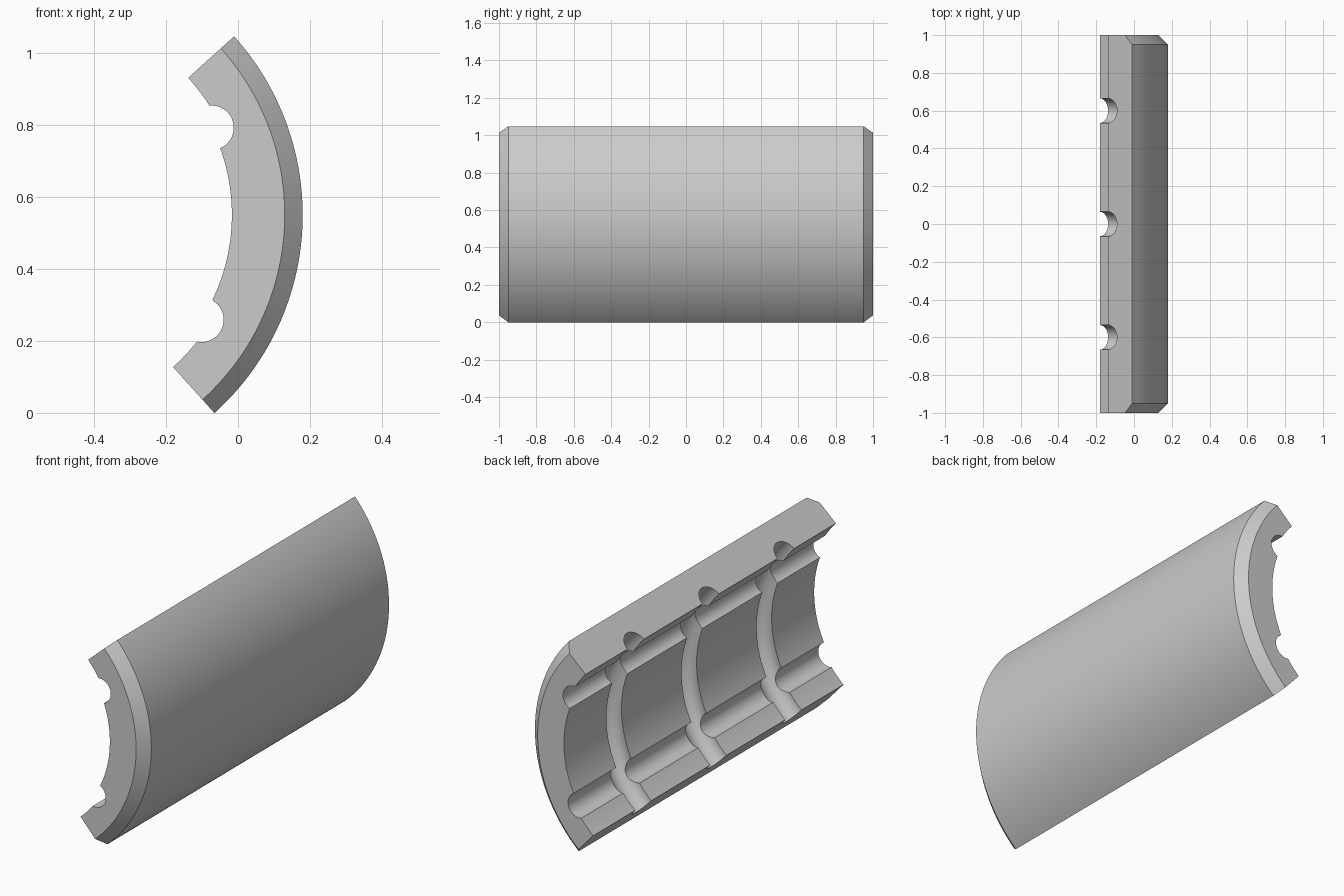
import bpy, bmesh, math
from mathutils import Vector

cube = bpy.data.objects.get("Cube")
if cube:
    bpy.data.objects.remove(cube, do_unlink=True)

R_OUT, R_IN, R_LAND = 0.742, 0.545, 0.57    # outer wall, bore, strips beside the cut edges
HALF, GROOVE_ANG, TILT = math.radians(45), math.radians(29.4), math.radians(-3)
GROOVE_R, CHAMFER = 0.062, 0.05
CX, CZ = -0.562, 0.551                      # axis of the pipe


def polar(r, a):
    return Vector((r * math.cos(a), r * math.sin(a)))


def arc(r, a0, a1, n, centre=Vector((0, 0))):
    return [centre + polar(r, a0 + (a1 - a0) * i / n) for i in range(n + 1)]


def cut_angle(r):
    """Angle between the groove centre and its crossing with radius r."""
    return math.acos((R_IN ** 2 + r ** 2 - GROOVE_R ** 2) / (2 * R_IN * r))


def inner_profile():
    """Land, round groove and bore, mirrored about the middle."""
    c = polar(R_IN, GROOVE_ANG)
    land_end = GROOVE_ANG + cut_angle(R_LAND)
    bore_end = GROOVE_ANG - cut_angle(R_IN)
    a = polar(R_LAND, land_end) - c
    b = polar(R_IN, bore_end) - c
    half = arc(R_LAND, HALF, land_end, 5)
    half += arc(GROOVE_R, math.atan2(a.y, a.x), math.atan2(b.y, b.x), 20, c)[1:]
    half += arc(R_IN, bore_end, 0, 12)[1:]
    return half + [Vector((p.x, -p.y)) for p in reversed(half[:-1])]


# Quarter pipe shell: one profile lofted through four stations, chamfered at both ends
inner = inner_profile()
bm = bmesh.new()
rings = []
for y, r in ((-1, R_OUT - CHAMFER), (-1 + CHAMFER, R_OUT), (1 - CHAMFER, R_OUT), (1, R_OUT - CHAMFER)):
    ring = []
    for p in arc(r, -HALF, HALF, 48) + inner:
        ang = math.atan2(p.y, p.x) + TILT
        q = polar(p.length, ang)
        ring.append(bm.verts.new((CX + q.x, y, CZ + q.y)))
    rings.append(ring)
for r0, r1 in zip(rings, rings[1:]):
    for i in range(len(r0)):
        j = (i + 1) % len(r0)
        bm.faces.new((r0[i], r0[j], r1[j], r1[i]))
bm.faces.new(rings[0])
bm.faces.new(rings[-1])
bmesh.ops.recalc_face_normals(bm, faces=bm.faces)
mesh = bpy.data.meshes.new("pipe_shell")
bm.to_mesh(mesh)
bm.free()
shell = bpy.data.objects.new("pipe_shell", mesh)
bpy.context.collection.objects.link(shell)

# Three ring grooves around the bore
cutters = []
for y in (-0.6, 0, 0.6):
    bpy.ops.mesh.primitive_torus_add(location=(CX, y, CZ), rotation=(math.pi / 2, 0, 0),
                                     major_radius=R_LAND, minor_radius=0.065,
                                     major_segments=160, minor_segments=32)
    cutter = bpy.context.object
    cutter.name = "ring_groove_cutter"
    cutter.hide_render = True
    cutters.append(cutter)
    mod = shell.modifiers.new("ring_groove", 'BOOLEAN')
    mod.operation, mod.solver, mod.object = 'DIFFERENCE', 'EXACT', cutter

bpy.ops.object.select_all(action='DESELECT')
shell.select_set(True)
bpy.context.view_layer.objects.active = shell
for mod in list(shell.modifiers):
    bpy.ops.object.modifier_apply(modifier=mod.name)
for cutter in cutters:
    bpy.data.objects.remove(cutter, do_unlink=True)

# Plain grey finish
grey = bpy.data.materials.new("light_grey")
grey.use_nodes = True
colour = (0.6, 0.6, 0.6, 1)
grey.diffuse_color = colour
grey.node_tree.nodes["Principled BSDF"].inputs["Base Color"].default_value = colour
shell.data.materials.clear()
shell.data.materials.append(grey)
bpy.ops.object.shade_smooth_by_angle(angle=math.radians(30))
